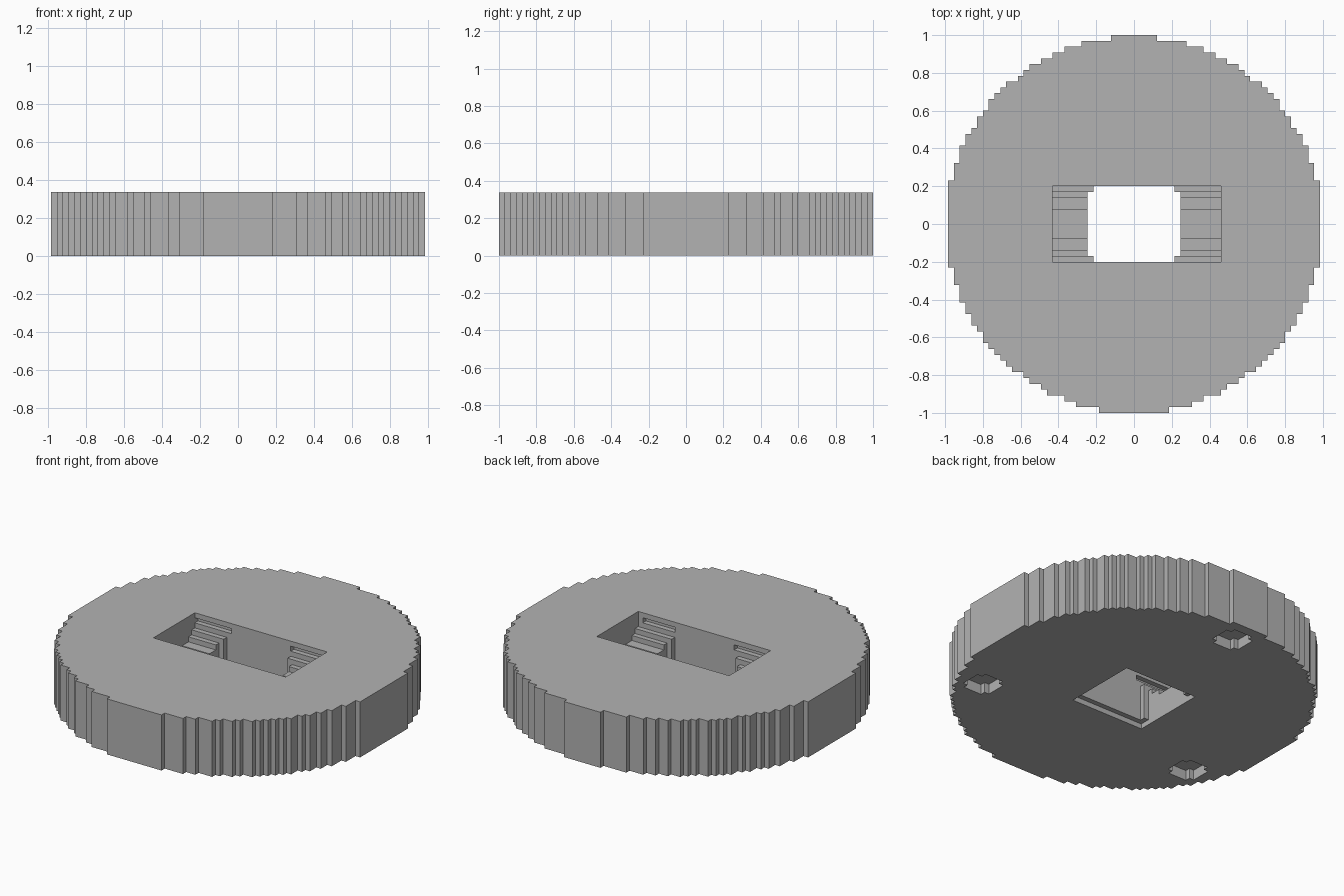
import bpy, bmesh, math

CELL = 2 / 65      # one step of the blocky outline
HEIGHT = 11        # thickness in cells

default = bpy.data.objects.get("Cube")
if default:
    bpy.data.objects.remove(default, do_unlink=True)

grey = bpy.data.materials.new("plain grey")
grey.use_nodes = True
colour = (0.45, 0.45, 0.45, 1)
grey.diffuse_color = colour
grey.node_tree.nodes["Principled BSDF"].inputs["Base Color"].default_value = colour


def make_object(name, bm):
    bmesh.ops.recalc_face_normals(bm, faces=bm.faces)
    mesh = bpy.data.meshes.new(name)
    bm.to_mesh(mesh)
    bm.free()
    mesh.materials.append(grey)
    obj = bpy.data.objects.new(name, mesh)
    bpy.context.collection.objects.link(obj)
    return obj


def add_box(bm, x0, x1, y0, y1, z0, z1):
    verts = bmesh.ops.create_cube(bm, size=1)["verts"]
    for v in verts:
        v.co = (x1 if v.co.x > 0 else x0,
                y1 if v.co.y > 0 else y0,
                z1 if v.co.z > 0 else z0)


def make_cutter(name, boxes):
    bm = bmesh.new()
    for box in boxes:
        add_box(bm, *box)
    obj = make_object(name, bm)
    obj.hide_render = True
    return obj


# Disc: stepped circular outline, extruded upwards
def half_width(row):
    return math.floor(0.5 + math.sqrt(1048.5 - (row + 0.1) ** 2))


right_side = []
for row in range(-32, 33):
    w = half_width(row)
    if right_side and right_side[-1][0] == w:
        right_side[-1] = (w, row + 0.5)
    else:
        right_side += [(w, row - 0.5), (w, row + 0.5)]
outline = right_side + [(-x, y) for x, y in reversed(right_side)]

bm = bmesh.new()
base = bm.faces.new([bm.verts.new((x, y, 0)) for x, y in outline])
top = bmesh.ops.extrude_face_region(bm, geom=[base])["geom"]
bmesh.ops.translate(bm, vec=(0, 0, HEIGHT),
                    verts=[g for g in top if isinstance(g, bmesh.types.BMVert)])
disc = make_object("stepped_disc", bm)

# Central shaft with a wider mouth underneath
shaft = [(-8, 8, -5.5, 5.5, -1, 12),
         (-7, 7, -6.5, 6.5, -1, 12),
         (-8, 8, -7.5, 7.5, -1, 1)]

# Rounded trough, stepped row by row, with a groove under its lip
trough = [(-14, 15, -w, w, floor, 12)
          for floor, w in ((5, 2.5), (6, 4.5), (7, 5.5), (8, 6.5))]
grooves = [(x0, x1, -7.5, 7.5, 9, 10) for x0, x1 in ((-14, -6), (7, 14))]

# Three round pockets in the underside
pockets = []
for cx, cy in ((0, 27.5), (24, -13.5), (-24, -13.5)):
    for w, d in ((3, 2), (2, 3)):
        pockets.append((cx - w, cx + w, cy - d, cy + d, -1, 2))

for name, boxes in (("shaft_cutter", shaft), ("trough_cutter", trough),
                    ("groove_cutter", grooves), ("pocket_cutter", pockets)):
    cutter = make_cutter(name, boxes)
    mod = disc.modifiers.new(name, "BOOLEAN")
    mod.operation = "DIFFERENCE"
    mod.solver = "EXACT"
    mod.use_self = True
    mod.object = cutter
    bpy.context.view_layer.objects.active = disc
    bpy.ops.object.modifier_apply(modifier=mod.name)
    bpy.data.objects.remove(cutter, do_unlink=True)

# Bring cell units to final size
for v in disc.data.vertices:
    v.co *= CELL
disc.data.update()
